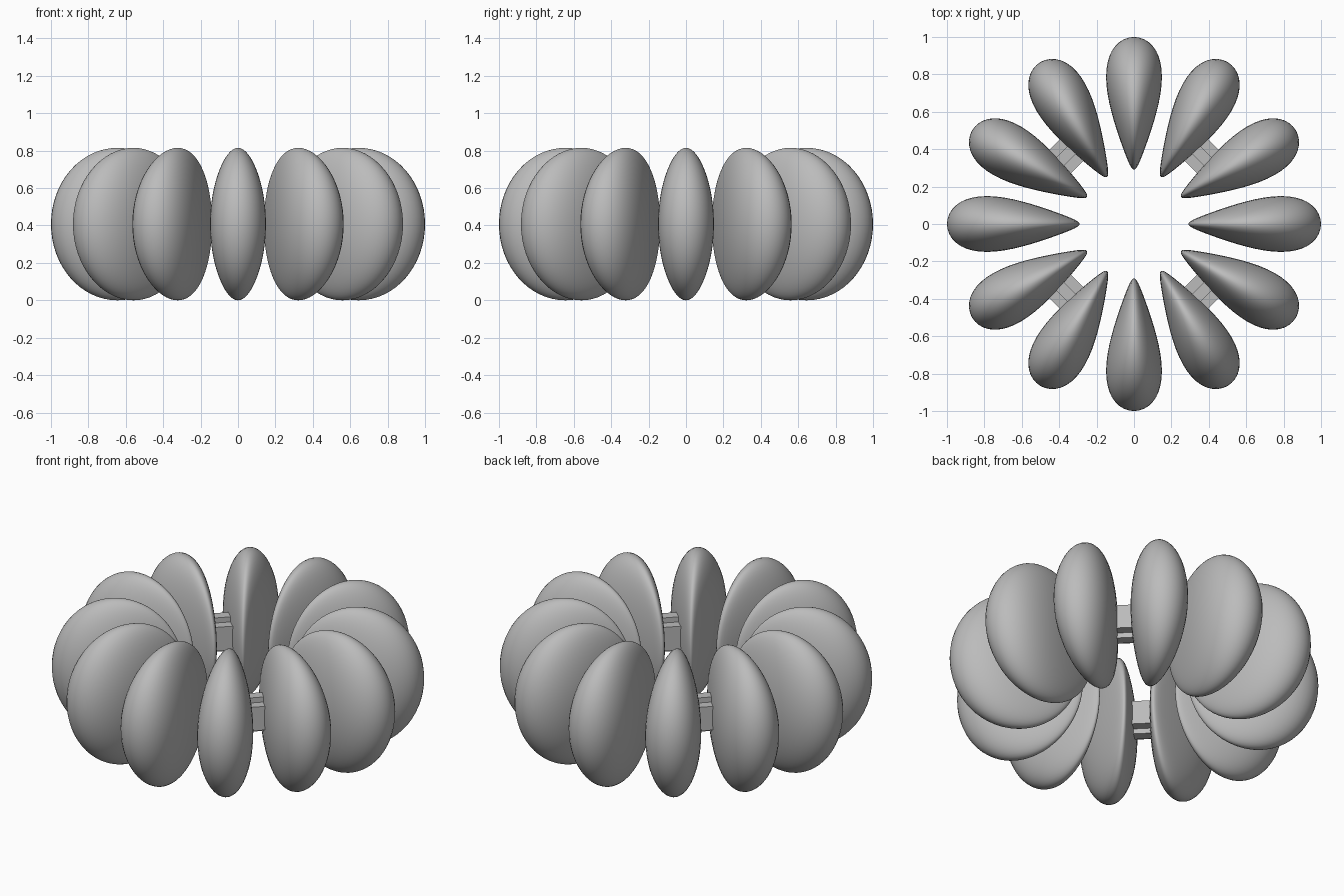
import bpy, bmesh, math
from mathutils import Matrix, Vector

cube = bpy.data.objects.get("Cube")
if cube:
    bpy.data.objects.remove(cube, do_unlink=True)

PODS = 12
MID_Z = 0.4075      # height of the ring's middle plane
MID_R = 0.645       # distance of each pod centre from the axis
HALF_R, HALF_Z, HALF_T = 0.355, 0.4075, 0.155

grey = bpy.data.materials.new("plain_grey")
grey.use_nodes = True
colour = (0.5, 0.5, 0.5, 1)
grey.diffuse_color = colour
grey.node_tree.nodes["Principled BSDF"].inputs["Base Color"].default_value = colour


def add_object(name, mesh, angle):
    obj = bpy.data.objects.new(name, mesh)
    obj.rotation_euler.z = angle
    bpy.context.collection.objects.link(obj)
    return obj


# Pod: a flattened ellipsoid, thick at the outer rim and thin at the inner edge
bm = bmesh.new()
bmesh.ops.create_uvsphere(bm, u_segments=48, v_segments=32, radius=1)
for v in bm.verts:
    taper = 0.85 + 0.5 * v.co.x
    v.co = Vector((MID_R + HALF_R * v.co.x,
                   HALF_T * taper * v.co.y,
                   MID_Z + HALF_Z * v.co.z))
for f in bm.faces:
    f.smooth = True
pod_mesh = bpy.data.meshes.new("pod")
bm.to_mesh(pod_mesh)
bm.free()
pod_mesh.materials.append(grey)

for i in range(PODS):
    add_object(f"pod_{i + 1}", pod_mesh, i * math.tau / PODS)

# Connector: a block with a narrow ridge above and below, bridging two pods
bm = bmesh.new()
for size in ((0.17, 0.16, 0.14), (0.06, 0.16, 0.2)):
    place = Matrix.Translation((0.515, 0, MID_Z)) @ Matrix.Diagonal((*size, 1))
    bmesh.ops.create_cube(bm, size=1, matrix=place)
link_mesh = bpy.data.meshes.new("connector")
bm.to_mesh(link_mesh)
bm.free()
link_mesh.materials.append(grey)

for i in range(4):
    add_object(f"connector_{i + 1}", link_mesh, math.pi / 4 + i * math.pi / 2)
